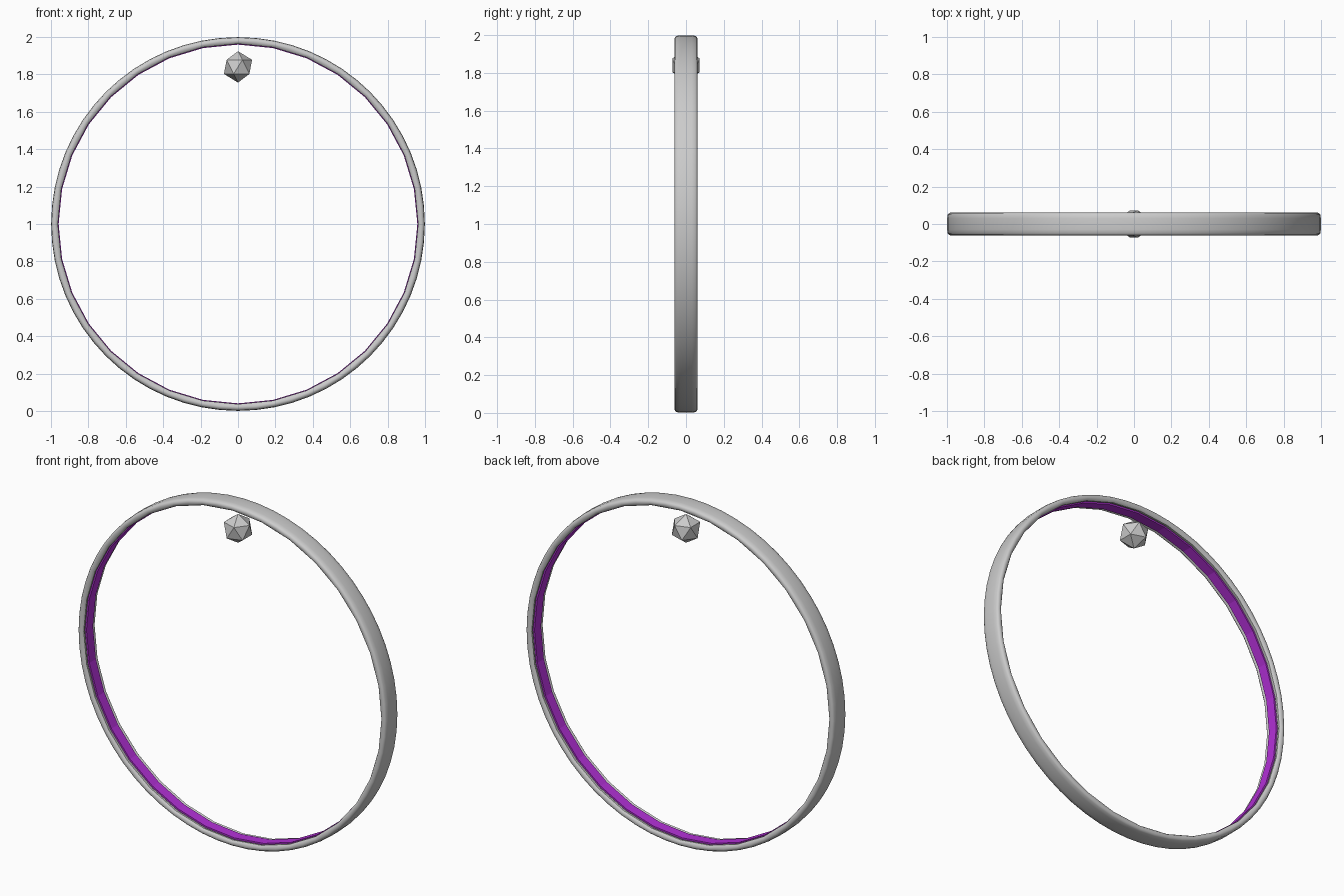
import bpy, bmesh, math

if "Cube" in bpy.data.objects:
    bpy.data.objects.remove(bpy.data.objects["Cube"])

CENTRE_Z = 1.0


def sweep_ring(name, profile, steps, facet_below=0.0):
    """Sweep a closed (radius, y) profile round the y axis.
    Points with radius under facet_below follow a polygon of half as many sides."""
    bm = bmesh.new()
    loops = []
    for i in range(steps):
        a = 2 * math.pi * i / steps
        loop = []
        for r, y in profile:
            if i % 2 and r < facet_below:
                r *= math.cos(2 * math.pi / steps)
            loop.append(bm.verts.new((r * math.cos(a), y, CENTRE_Z + r * math.sin(a))))
        loops.append(loop)
    n = len(profile)
    for i in range(steps):
        p, q = loops[i], loops[(i + 1) % steps]
        for j in range(n):
            k = (j + 1) % n
            bm.faces.new((p[j], p[k], q[k], q[j]))
    bmesh.ops.recalc_face_normals(bm, faces=bm.faces)
    mesh = bpy.data.meshes.new(name)
    bm.to_mesh(mesh)
    bm.free()
    obj = bpy.data.objects.new(name, mesh)
    bpy.context.collection.objects.link(obj)
    return obj


# Outer hoop: rounded band with a faceted inner side
half = [(0.968, 0.032), (0.963, 0.040), (0.963, 0.050), (0.970, 0.058),
        (0.980, 0.061), (0.990, 0.058), (0.996, 0.050), (0.999, 0.030)]
hoop_profile = half + [(r, -y) for r, y in reversed(half)]
hoop = sweep_ring("hoop", hoop_profile, 64, facet_below=0.975)
bpy.context.view_layer.objects.active = hoop
hoop.select_set(True)
bpy.ops.object.shade_smooth_by_angle(angle=math.radians(40))
hoop.select_set(False)

# Coloured strip lining the inside of the hoop
strip = sweep_ring("inner_strip", [(0.959, 0.030), (0.972, 0.030),
                                   (0.972, -0.030), (0.959, -0.030)], 32)
purple = bpy.data.materials.new("purple")
purple.diffuse_color = (0.45, 0.03, 0.68, 1)
purple.use_nodes = True
purple.node_tree.nodes["Principled BSDF"].inputs["Base Color"].default_value = purple.diffuse_color
strip.data.materials.append(purple)

# Small faceted ball floating under the top of the hoop
bpy.ops.mesh.primitive_ico_sphere_add(subdivisions=1, radius=0.084,
                                      location=(0, 0, 1.84))
bpy.context.object.name = "ball"
